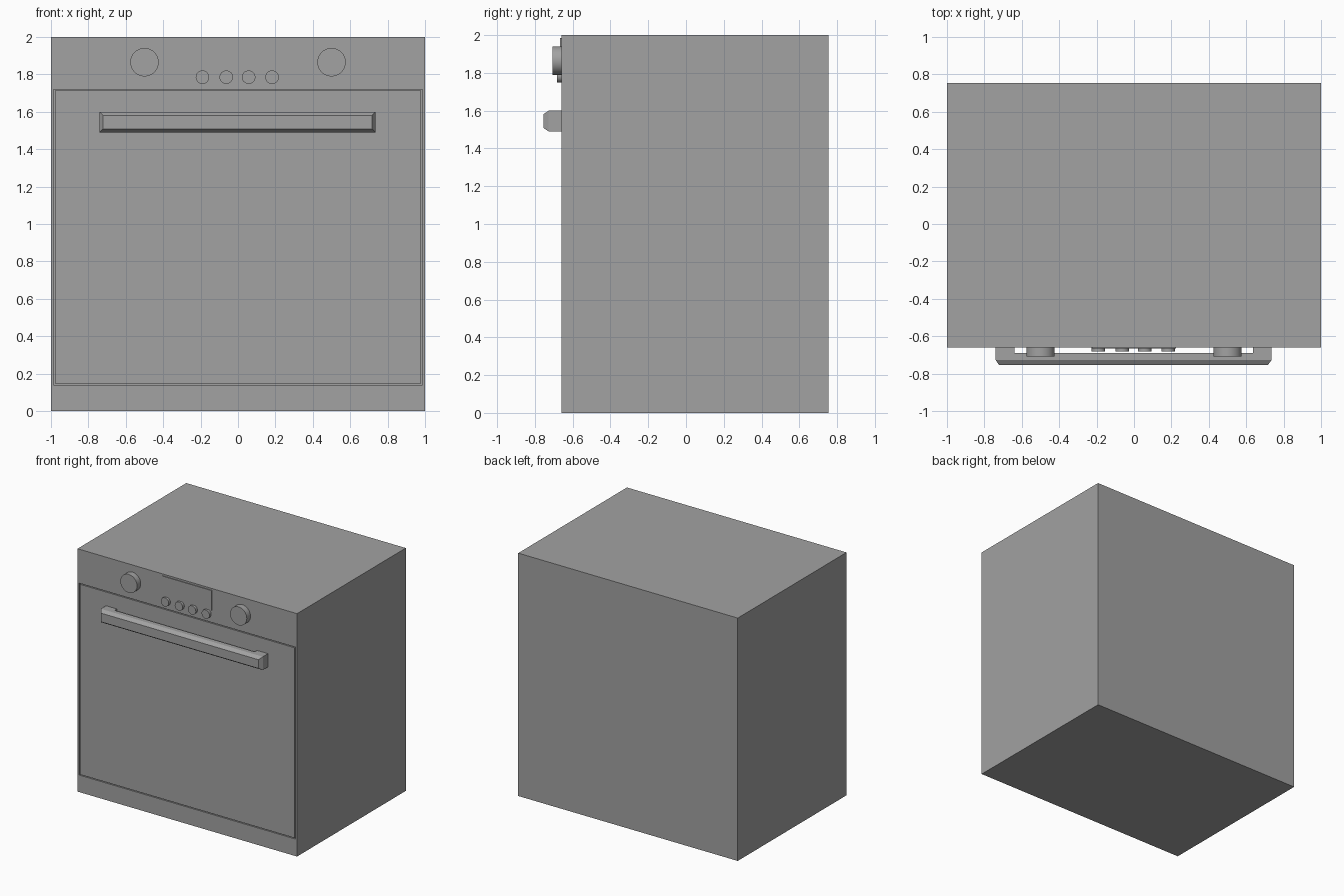
import bpy, bmesh
from math import pi
from mathutils import Matrix, Vector

cube = bpy.data.objects.get("Cube")
if cube:
    bpy.data.objects.remove(cube, do_unlink=True)

FRONT, BACK = -0.66, 0.755

# One plain grey for the whole appliance
grey = bpy.data.materials.new("plain_grey")
grey.use_nodes = True
colour = (0.36, 0.36, 0.36, 1)
grey.diffuse_color = colour
grey.node_tree.nodes["Principled BSDF"].inputs["Base Color"].default_value = colour


def finish(bm, name, smooth=False):
    bmesh.ops.recalc_face_normals(bm, faces=bm.faces[:])
    mesh = bpy.data.meshes.new(name)
    bm.to_mesh(mesh)
    bm.free()
    mesh.materials.append(grey)
    obj = bpy.data.objects.new(name, mesh)
    bpy.context.collection.objects.link(obj)
    if smooth:
        bpy.ops.object.select_all(action='DESELECT')
        obj.select_set(True)
        bpy.context.view_layer.objects.active = obj
        bpy.ops.object.shade_smooth_by_angle()
    return obj


def box(low, high):
    low, high = Vector(low), Vector(high)
    bm = bmesh.new()
    matrix = Matrix.Translation((low + high) / 2) @ Matrix.Diagonal((*(high - low), 1))
    bmesh.ops.create_cube(bm, size=1, matrix=matrix)
    bm.normal_update()
    return bm


def front_face(bm):
    return min(bm.faces, key=lambda f: f.calc_center_median().y)


def knob(name, x, z, radius, depth):
    bm = bmesh.new()
    matrix = Matrix.Translation((x, FRONT - depth / 2, z)) @ Matrix.Rotation(pi / 2, 4, 'X')
    bmesh.ops.create_cone(bm, cap_ends=True, segments=32, radius1=radius,
                          radius2=radius, depth=depth, matrix=matrix)
    finish(bm, name, smooth=True)


# Body, with a narrow groove outlining the door
bm = box((-1, FRONT, 0), (1, BACK, 2))
door = front_face(bm)
bmesh.ops.inset_individual(bm, faces=[door], thickness=0.02)
for v in door.verts:
    v.co.z = 1.72 if v.co.z > 1 else 0.14
bm.normal_update()
ring = bmesh.ops.inset_individual(bm, faces=[door], thickness=0.01)["faces"]
bm.normal_update()
bmesh.ops.inset_region(bm, faces=ring, thickness=0.0005, depth=-0.015,
                       use_even_offset=True, use_boundary=True)
finish(bm, "body_and_door")

# Handle bar with chamfered front
bm = box((-0.74, -0.727, 1.49), (0.735, -0.69, 1.6))
bmesh.ops.inset_individual(bm, faces=[front_face(bm)], thickness=0.027, depth=0.028)
finish(bm, "handle_bar")

# Handle posts
for name, x in (("right_handle_post", -0.74), ("left_handle_post", 0.635)):
    finish(box((x, -0.69, 1.49), (x + 0.1, FRONT, 1.6)), name)

# Display plate
finish(box((-0.225, FRONT - 0.006, 1.82), (0.225, FRONT, 1.985)), "display_plate")

# Control knobs and buttons
for name, x in (("right_knob", -0.5), ("left_knob", 0.5)):
    knob(name, x, 1.865, 0.076, 0.048)
for i, x in enumerate((-0.19, -0.063, 0.057, 0.182)):
    knob(f"button_{i + 1}", x, 1.785, 0.036, 0.022)
